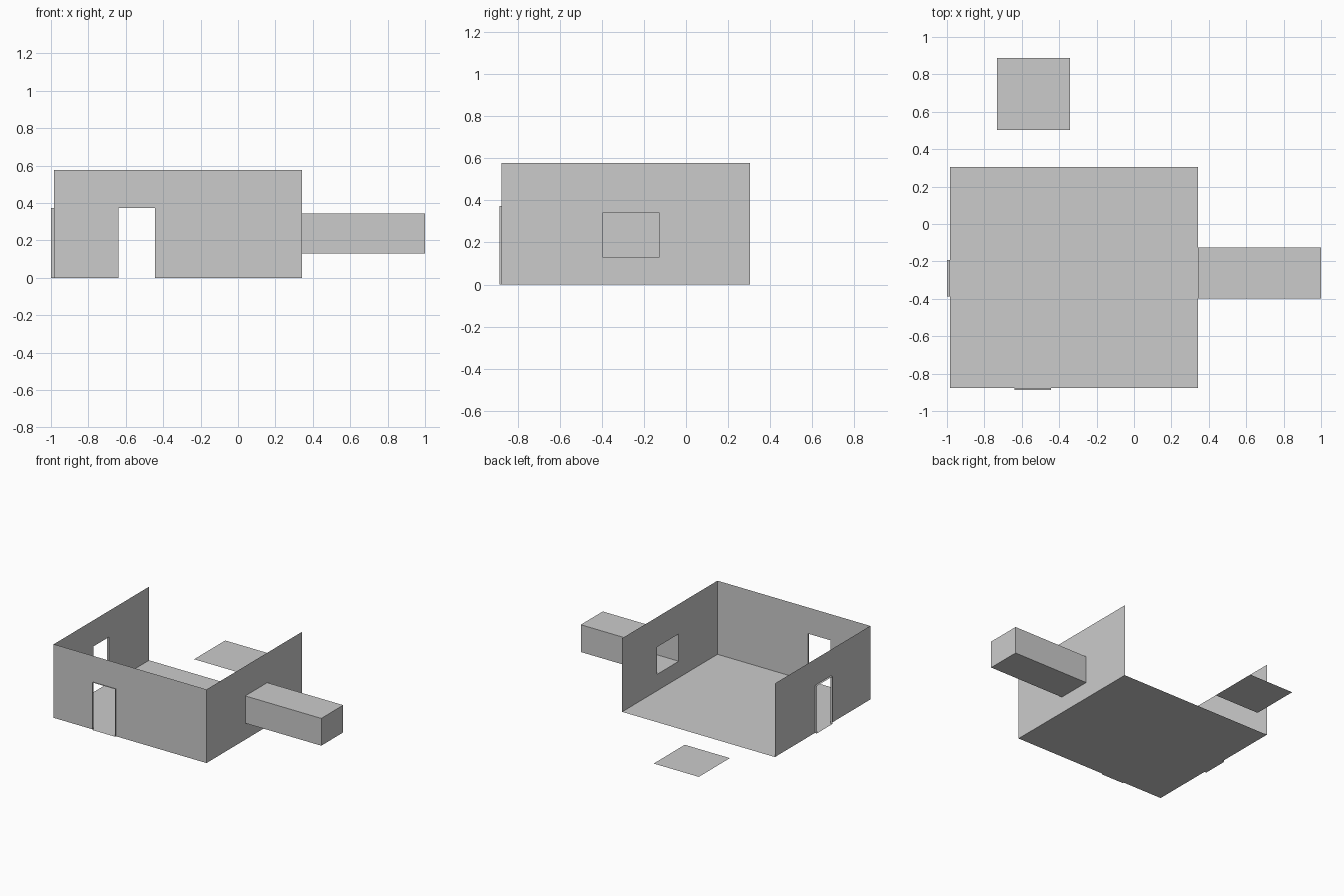
import bpy, bmesh

if "Cube" in bpy.data.objects:
    bpy.data.objects.remove(bpy.data.objects["Cube"])

X0, X1 = -0.984, 0.341      # room extents
Y0, Y1 = -0.877, 0.304
H = 0.577                   # wall height
DOOR_H = 0.372


def make(name, quads):
    """Object from a list of quads, welded where they touch."""
    bm = bmesh.new()
    for q in quads:
        bm.faces.new([bm.verts.new(p) for p in q])
    bmesh.ops.remove_doubles(bm, verts=bm.verts, dist=1e-5)
    bmesh.ops.recalc_face_normals(bm, faces=bm.faces)
    me = bpy.data.meshes.new(name)
    bm.to_mesh(me)
    bm.free()
    ob = bpy.data.objects.new(name, me)
    bpy.context.collection.objects.link(ob)
    return ob


def sheet(name, x0, x1, y0, y1):
    """Flat panel lying on the ground."""
    make(name, [[(x0, y0, 0), (x1, y0, 0), (x1, y1, 0), (x0, y1, 0)]])


def at(axis, d, s, z):
    """Point at depth d along the axis, s along the wall, height z."""
    return (d, s, z) if axis == 'x' else (s, d, z)


def wall(name, axis, d, s0, s1, hole):
    """Upright wall with a rectangular opening (a0, a1, z0, z1)."""
    a0, a1, z0, z1 = hole
    ss, zs = [s0, a0, a1, s1], sorted({0, z0, z1, H})
    quads = []
    for u, v in zip(ss, ss[1:]):
        for p, q in zip(zs, zs[1:]):
            if (u, p) != (a0, z0):
                quads.append([at(axis, d, *c) for c in ((u, p), (v, p), (v, q), (u, q))])
    make(name, quads)


def tube(name, axis, d0, d1, hole, capped=False):
    """Rectangular sleeve around an opening, optionally closed at d1."""
    a0, a1, z0, z1 = hole
    ring = [(a0, z0), (a1, z0), (a1, z1), (a0, z1)]
    quads = [[at(axis, d0, *p), at(axis, d0, *q), at(axis, d1, *q), at(axis, d1, *p)]
             for p, q in zip(ring, ring[1:] + ring[:1])]
    if capped:
        quads.append([at(axis, d1, *p) for p in ring])
    make(name, quads)


front_door = (-0.64, -0.444, 0, DOOR_H)
side_door = (-0.387, -0.192, 0, DOOR_H)
duct_hole = (-0.397, -0.125, 0.129, 0.343)

# Room: floor and three walls, open at the back
sheet("floor", X0, X1, Y0, Y1)
wall("front_wall", 'y', Y0, X0, X1, front_door)
wall("left_wall", 'x', X0, Y0, Y1, side_door)
wall("right_wall", 'x', X1, Y0, Y1, duct_hole)

# Thin door reveals outside the walls
tube("front_door_reveal", 'y', Y0, -0.887, front_door)
tube("side_door_reveal", 'x', X0, -1.0, side_door)

# Closed alcove extending from the right wall
tube("side_alcove", 'x', X1, 1.0, duct_hole, capped=True)

# Loose ground panel behind the room
sheet("ground_panel", -0.732, -0.341, 0.502, 0.887)
